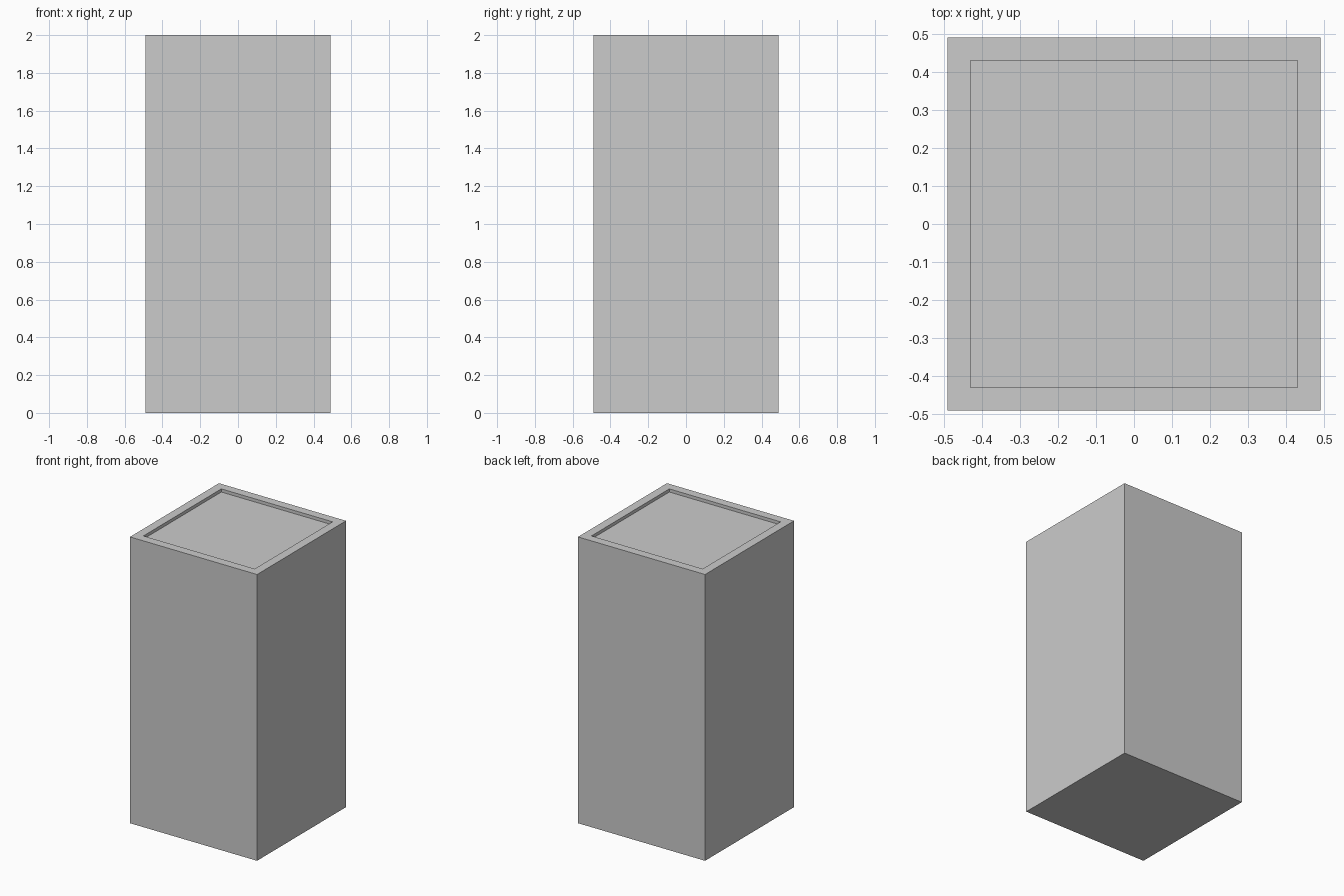
import bpy, bmesh
from mathutils import Matrix

if "Cube" in bpy.data.objects:
    bpy.data.objects.remove(bpy.data.objects["Cube"])

HALF, HEIGHT = 0.491, 2.0
RIM, DEPTH = 0.061, 0.022

bm = bmesh.new()

# Square column standing on the ground
bmesh.ops.create_cube(bm, size=1.0, matrix=Matrix.Translation((0, 0, HEIGHT / 2))
                      @ Matrix.Diagonal((HALF * 2, HALF * 2, HEIGHT, 1)))

# Rim around the top, then a shallow sunken panel inside it
top = max(bm.faces, key=lambda f: f.calc_center_median().z)
bmesh.ops.inset_region(bm, faces=[top], thickness=RIM, use_even_offset=True)
panel = bmesh.ops.extrude_discrete_faces(bm, faces=[top])["faces"][0]
bmesh.ops.translate(bm, verts=panel.verts, vec=(0, 0, -DEPTH))
bmesh.ops.recalc_face_normals(bm, faces=bm.faces)

mesh = bpy.data.meshes.new("square_column")
bm.to_mesh(mesh)
bm.free()
column = bpy.data.objects.new("square_column", mesh)
bpy.context.collection.objects.link(column)
